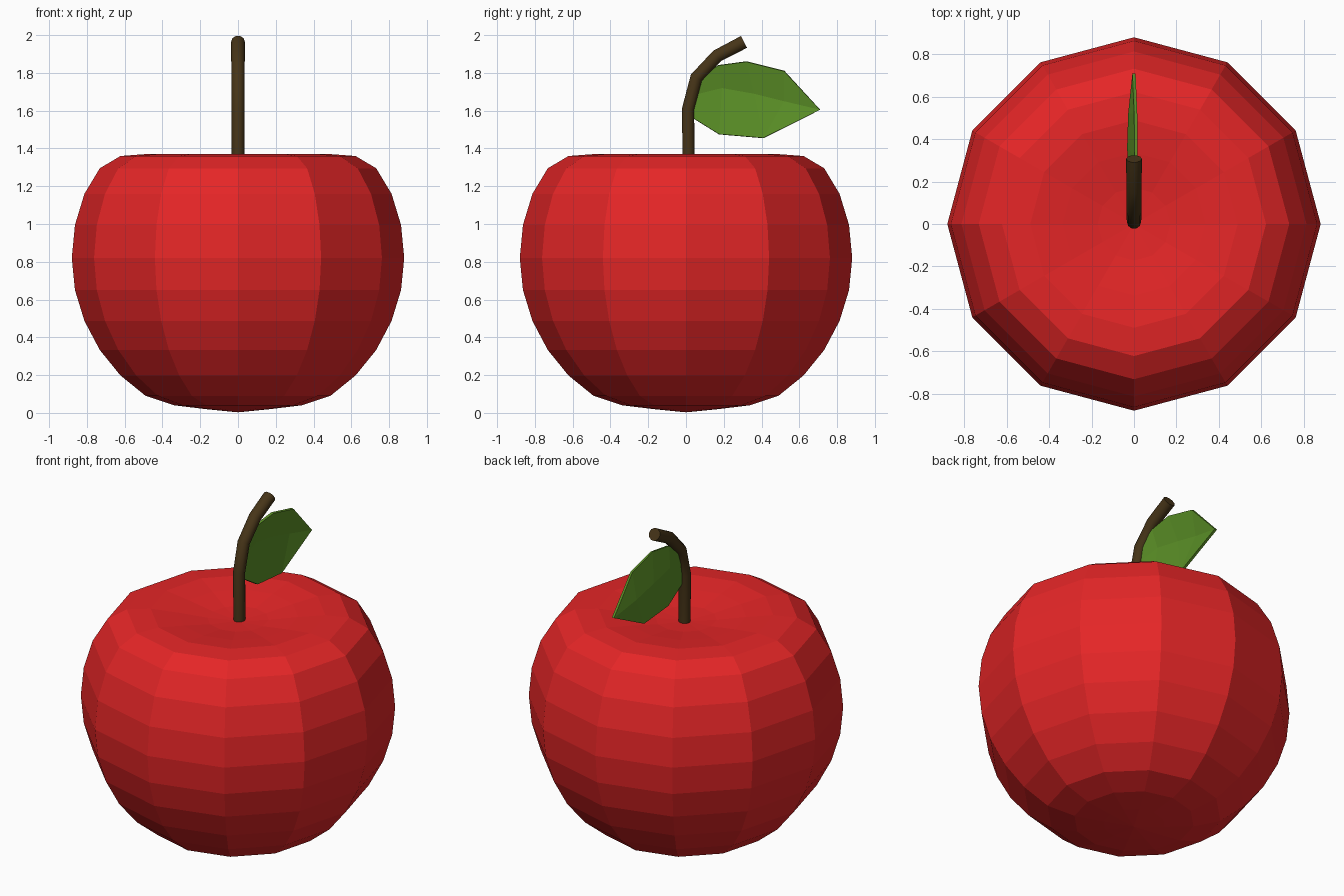
import bpy, bmesh, math
from mathutils import Vector

if "Cube" in bpy.data.objects:
    bpy.data.objects.remove(bpy.data.objects["Cube"])


def material(name, rgb):
    m = bpy.data.materials.new(name)
    m.diffuse_color = (*rgb, 1)
    m.use_nodes = True
    m.node_tree.nodes["Principled BSDF"].inputs["Base Color"].default_value = m.diffuse_color
    return m


def add_object(name, bm, mat):
    bmesh.ops.recalc_face_normals(bm, faces=bm.faces[:])
    me = bpy.data.meshes.new(name)
    bm.to_mesh(me)
    bm.free()
    me.materials.append(mat)
    ob = bpy.data.objects.new(name, me)
    bpy.context.collection.objects.link(ob)
    return ob


def bridge(bm, rings):
    n = len(rings[0])
    for a, b in zip(rings, rings[1:]):
        for i in range(n):
            j = (i + 1) % n
            bm.faces.new((a[i], a[j], b[j], b[i]))


def fan(bm, ring, centre):
    c = bm.verts.new(centre)
    for i in range(len(ring)):
        bm.faces.new((ring[i], ring[(i + 1) % len(ring)], c))


red = material("apple red", (0.78, 0.019, 0.02))
brown = material("stem brown", (0.062, 0.035, 0.009))
green = material("leaf green", (0.105, 0.28, 0.02))

# Fruit: twelve-sided sphere rings, heights pressed in at the top dimple and base
R, SIDES = 0.88, 12
heights = [0.02, 0.04, 0.09, 0.198, 0.333, 0.487, 0.65, 0.82,
           0.995, 1.16, 1.295, 1.36, 1.37, 1.352, 1.327]
bm = bmesh.new()
rings = []
for k, z in enumerate(heights, 1):
    r = R * math.sin(math.pi * k / 16)
    rings.append([bm.verts.new((r * math.cos(math.tau * i / SIDES),
                                r * math.sin(math.tau * i / SIDES), z))
                  for i in range(SIDES)])
bridge(bm, rings)
fan(bm, rings[0], (0, 0, 0.003))
fan(bm, rings[-1], (0, 0, 1.315))
add_object("fruit", bm, red)

# Stem: tube swept along a path bending backwards
path = [Vector(p) for p in [(0, 0.014, 1.25), (0, 0.011, 1.61), (0, 0.055, 1.775),
                            (0, 0.165, 1.89), (0, 0.307, 1.964)]]
bm = bmesh.new()
rings = []
for k, p in enumerate(path):
    t = (path[min(k + 1, len(path) - 1)] - path[max(k - 1, 0)]).normalized()
    side = Vector((1, 0, 0))
    up = t.cross(side)
    r = 0.033 + 0.001 * k
    rings.append([bm.verts.new(p + r * (math.cos(math.tau * i / 10) * side
                                        + math.sin(math.tau * i / 10) * up))
                  for i in range(10)])
bridge(bm, rings)
bm.faces.new(rings[0])
bm.faces.new(rings[-1])
stem = add_object("stem", bm, brown)
bpy.context.view_layer.objects.active = stem
stem.select_set(True)
bpy.ops.object.shade_smooth_by_angle(angle=math.radians(40))

# Leaf: upper edge, midrib and lower edge rows meeting at the tip
rows = [[(0.005, 0.05, 1.76), (0.005, 0.17, 1.84), (0.01, 0.32, 1.86), (0.008, 0.52, 1.81)],
        [(0, 0.03, 1.68), (-0.018, 0.19, 1.72), (-0.025, 0.36, 1.69), (-0.02, 0.52, 1.65)],
        [(0.005, 0.03, 1.565), (0.005, 0.175, 1.475), (0.005, 0.41, 1.455)]]
bm = bmesh.new()
upper, mid, lower = [[bm.verts.new(p) for p in row] for row in rows]
tip = bm.verts.new((0, 0.71, 1.605))
for i in range(3):
    bm.faces.new((upper[i], upper[i + 1], mid[i + 1], mid[i]))
for i in range(2):
    bm.faces.new((mid[i], mid[i + 1], lower[i + 1], lower[i]))
bm.faces.new((upper[3], tip, mid[3]))
bm.faces.new((mid[3], tip, lower[2]))
bm.faces.new((mid[2], mid[3], lower[2]))
leaf = add_object("leaf", bm, green)
solid = leaf.modifiers.new("thickness", 'SOLIDIFY')
solid.thickness = 0.015
solid.offset = 0
